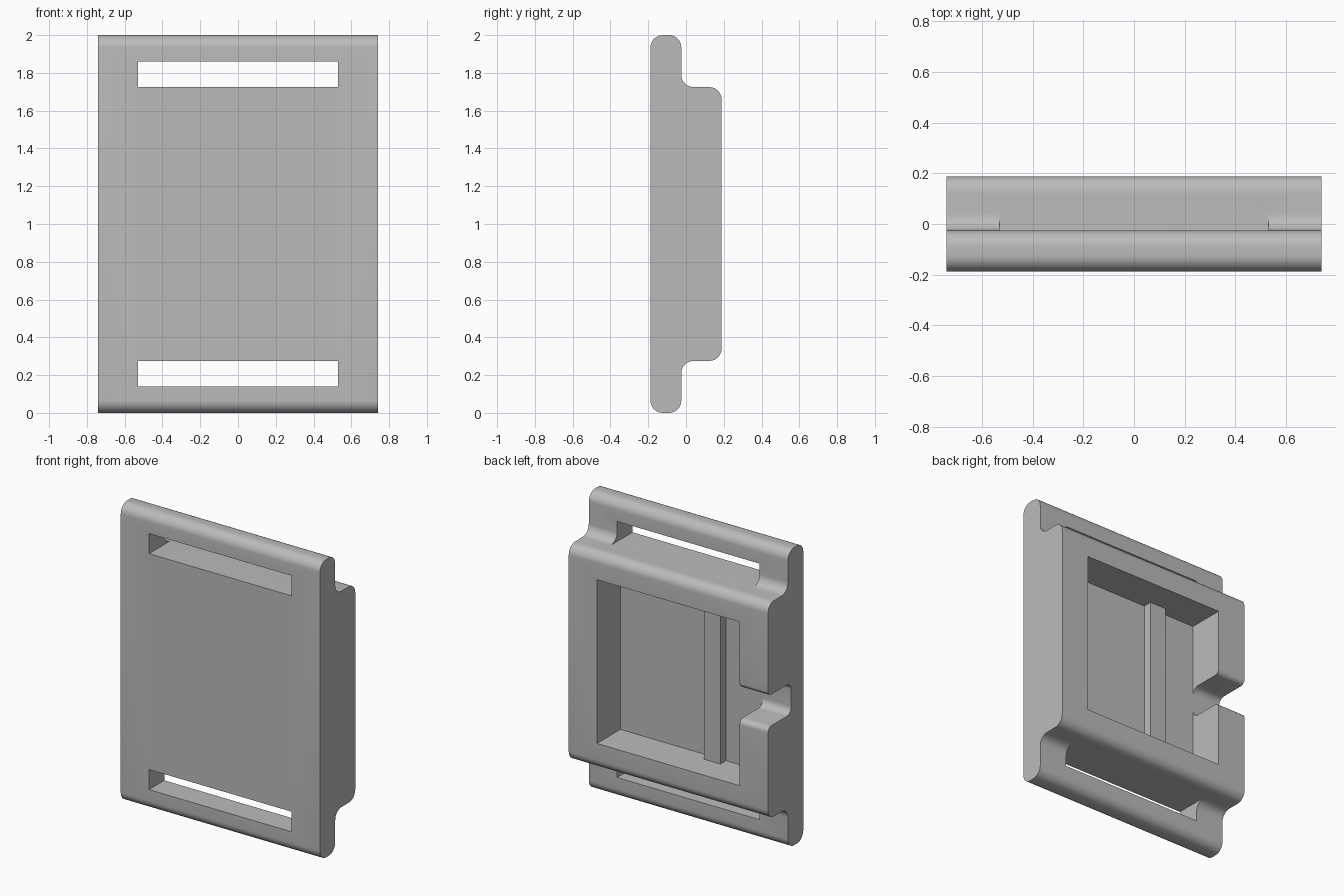
import bpy, bmesh, math

cube = bpy.data.objects.get("Cube")
if cube:
    bpy.data.objects.remove(cube, do_unlink=True)

HALF_W = 0.74                      # half width of the plate
FRONT, LIP, BACK = -0.188, -0.025, 0.188
STEP = 0.725                       # half height of the raised housing
SLOT_X, SLOT_TOP = 0.53, 0.86
POCKET_Z, FLOOR = 0.55, -0.06
R = 0.065

grey = bpy.data.materials.new("light_grey")
grey.use_nodes = True
colour = (0.5, 0.5, 0.5, 1)
grey.diffuse_color = colour
grey.node_tree.nodes["Principled BSDF"].inputs["Base Color"].default_value = colour


def fillet(corners, steps=8):
    """Round each (y, z, radius) corner of a right-angled outline."""
    points = []
    for i, (y, z, r) in enumerate(corners):
        if r == 0:
            points.append((y, z))
            continue
        py, pz, _ = corners[i - 1]
        ny, nz, _ = corners[(i + 1) % len(corners)]
        dp, dn = math.hypot(py - y, pz - z), math.hypot(ny - y, nz - z)
        a = ((py - y) / dp * r, (pz - z) / dp * r)
        b = ((ny - y) / dn * r, (nz - z) / dn * r)
        for k in range(steps + 1):
            t = math.pi / 2 * k / steps
            u, v = 1 - math.sin(t), 1 - math.cos(t)
            points.append((y + a[0] * u + b[0] * v, z + a[1] * u + b[1] * v))
    return points


def extrude_x(name, outline, x0, x1):
    """Prism with a y-z outline centred on half height, running along x."""
    bm = bmesh.new()
    face = bm.faces.new([bm.verts.new((x0, y, z + 1)) for y, z in outline])
    new = bmesh.ops.extrude_face_region(bm, geom=[face])["geom"]
    verts = [g for g in new if isinstance(g, bmesh.types.BMVert)]
    bmesh.ops.translate(bm, verts=verts, vec=(x1 - x0, 0, 0))
    bmesh.ops.recalc_face_normals(bm, faces=bm.faces)
    mesh = bpy.data.meshes.new(name)
    bm.to_mesh(mesh)
    bm.free()
    mesh.materials.append(grey)
    obj = bpy.data.objects.new(name, mesh)
    bpy.context.collection.objects.link(obj)
    return obj


def box(name, x0, x1, y0, y1, z0, z1):
    return extrude_x(name, [(y0, z0), (y1, z0), (y1, z1), (y0, z1)], x0, x1)


# Plate with raised housing, one rounded side profile
upper = [(BACK, STEP, R), (LIP, STEP, R), (LIP, 1, R), (FRONT, 1, R)]
lower = [(y, -z, r) for y, z, r in reversed(upper)]
body = extrude_x("buckle_body", fillet(upper + lower), -HALF_W, HALF_W)

# Strap slots, pocket, and cable notch through one side wall
cutters = [
    box("upper_slot_cutter", -SLOT_X, SLOT_X, -0.4, 0.1, STEP, SLOT_TOP),
    box("lower_slot_cutter", -SLOT_X, SLOT_X, -0.4, 0.1, -SLOT_TOP, -STEP),
    box("pocket_cutter", -SLOT_X, SLOT_X, FLOOR, 0.4, -POCKET_Z, POCKET_Z),
]
NECK, FLARE = 0.105, 0.035
half = [(0.4, 0.3, 0), (BACK, 0.3, 0), (BACK, NECK, FLARE), (FLOOR, NECK, 0.05)]
notch = half + [(y, -z, r) for y, z, r in reversed(half)]
cutters.append(extrude_x("notch_cutter", fillet(notch), -0.9, -0.5))

bpy.context.view_layer.objects.active = body
for cutter in cutters:
    cut = body.modifiers.new(cutter.name, "BOOLEAN")
    cut.operation = "DIFFERENCE"
    cut.solver = "EXACT"
    cut.object = cutter
    bpy.ops.object.modifier_apply(modifier=cut.name)
    bpy.data.objects.remove(cutter, do_unlink=True)

# Upright rib on the pocket floor
box("pocket_rib", -0.255, -0.135, FLOOR - 0.01, FLOOR + 0.06, -POCKET_Z, POCKET_Z)

# Smooth fillets, crisp edges
bpy.ops.object.select_all(action="DESELECT")
body.select_set(True)
bpy.ops.object.shade_smooth_by_angle(angle=math.radians(30))
